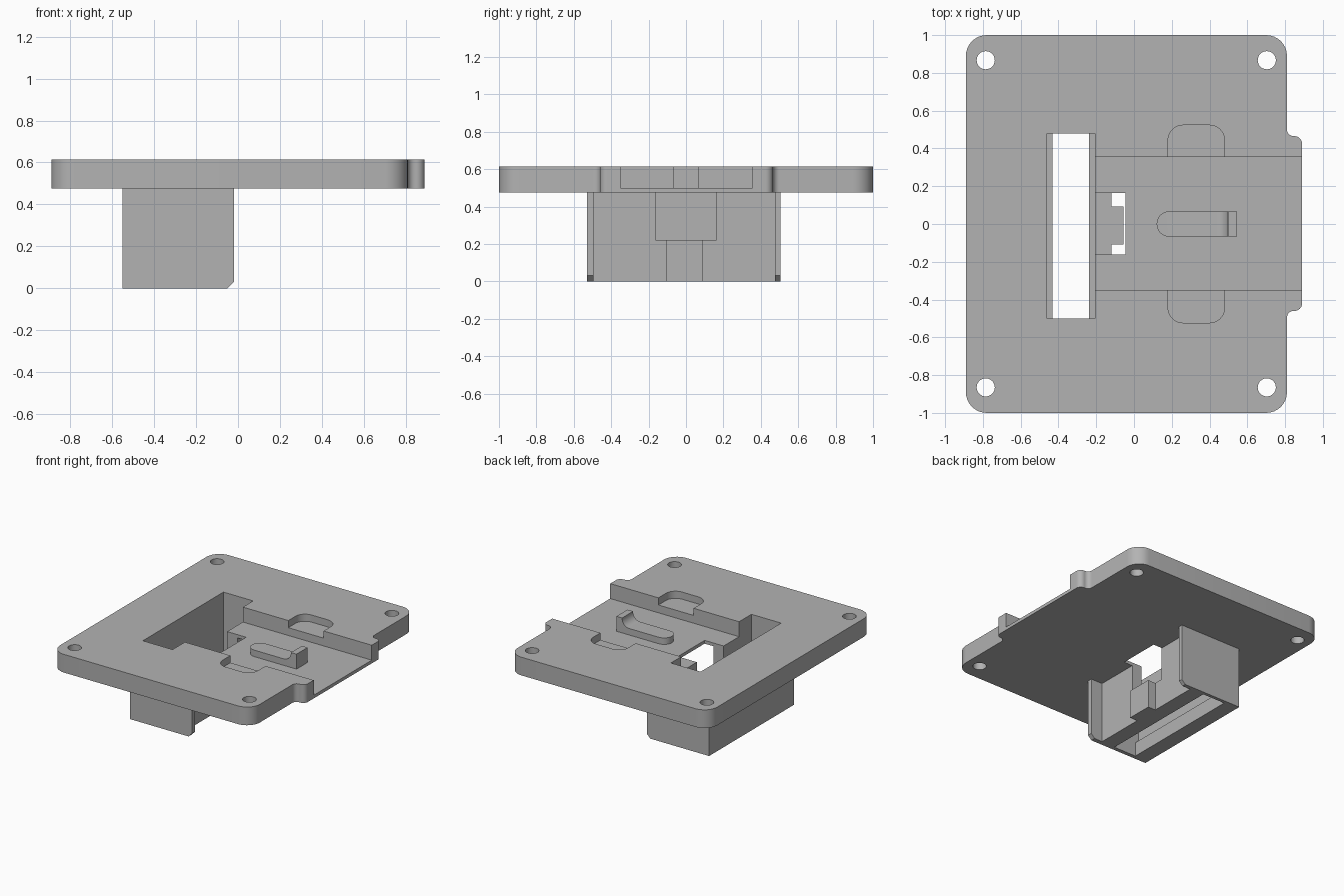
import bpy, bmesh, math
from mathutils import Vector

if "Cube" in bpy.data.objects:
    bpy.data.objects.remove(bpy.data.objects["Cube"], do_unlink=True)

grey = bpy.data.materials.new("matte_grey")
grey.use_nodes = True
COLOUR = (0.45, 0.45, 0.45, 1)
grey.diffuse_color = COLOUR
for node in grey.node_tree.nodes:
    if node.type == 'BSDF_PRINCIPLED':
        node.inputs["Base Color"].default_value = COLOUR


def rounded(corners, steps=8):
    """Turn (x, y, radius) corners into an outline with tangent arcs."""
    out = []
    for i, (x, y, r) in enumerate(corners):
        p = Vector((x, y))
        if r == 0:
            out.append(p)
            continue
        a = (Vector(corners[i - 1][:2]) - p).normalized()
        b = (Vector(corners[(i + 1) % len(corners)][:2]) - p).normalized()
        half = a.angle(b) / 2
        centre = p + (a + b).normalized() * r / math.sin(half)
        start = p + a * r / math.tan(half) - centre
        end = p + b * r / math.tan(half) - centre
        sweep = start.angle_signed(end)
        for k in range(steps + 1):
            t = -sweep * k / steps
            c, s = math.cos(t), math.sin(t)
            out.append(centre + Vector((start.x * c - start.y * s, start.x * s + start.y * c)))
    return out


def prism(name, outline, lo, hi, axis='z'):
    """Extrude an outline along z (outline in xy) or along y (outline in xz)."""
    bm = bmesh.new()
    put = (lambda p, h: (p[0], p[1], h)) if axis == 'z' else (lambda p, h: (p[0], h, p[1]))
    face = bm.faces.new([bm.verts.new(put(p, lo)) for p in outline])
    top = bmesh.ops.extrude_face_region(bm, geom=[face])["geom"]
    shift = put((0, 0), hi - lo)
    bmesh.ops.translate(bm, vec=shift, verts=[v for v in top if isinstance(v, bmesh.types.BMVert)])
    bmesh.ops.recalc_face_normals(bm, faces=bm.faces[:])
    mesh = bpy.data.meshes.new(name)
    bm.to_mesh(mesh)
    bm.free()
    mesh.materials.append(grey)
    obj = bpy.data.objects.new(name, mesh)
    bpy.context.collection.objects.link(obj)
    return obj


def box(name, x0, x1, y0, y1, z0, z1):
    return prism(name, [(x0, y0), (x1, y0), (x1, y1), (x0, y1)], z0, z1)


def combine(target, tool, operation='DIFFERENCE'):
    """Apply a boolean and discard the tool."""
    tool.hide_render = True
    mod = target.modifiers.new("cut", 'BOOLEAN')
    mod.operation, mod.solver, mod.object = operation, 'EXACT', tool
    bpy.context.view_layer.objects.active = target
    bpy.ops.object.modifier_apply(modifier=mod.name)
    bpy.data.objects.remove(tool, do_unlink=True)


BASE, TOP, FLOOR = 0.475, 0.615, 0.50

# Mounting plate with rounded corners and a stepped tab on its left edge
plate = prism("mounting_plate", rounded([
    (-0.89, -1, 0.11), (0.81, -1, 0.11), (0.81, -0.46, 0.035), (0.89, -0.46, 0.04),
    (0.89, 0.465, 0.04), (0.81, 0.465, 0.035), (0.81, 1, 0.11), (-0.89, 1, 0.11)]), BASE, TOP)

# Housing under the plate, with two chamfered side wings
housing = prism("slot_housing", [
    (-0.55, 0), (-0.05, 0), (-0.02, 0.03), (-0.02, BASE), (-0.55, BASE)], -0.53, 0.505, 'y')
combine(housing, box("wing_gap", -0.12, 0.2, -0.495, 0.475, -0.2, 1))
combine(housing, box("front_block", -0.15, -0.055, -0.108, 0.092, 0, 0.22), 'UNION')

# Slot and window pass through both plate and housing
for part in (plate, housing):
    combine(part, box("slot_cutter", -0.46, -0.207, -0.5, 0.48, 0.11, 1))
    combine(part, box("window_cutter", -0.3, -0.045, -0.162, 0.163, 0.22, 1))
combine(housing, box("slot_mouth_cutter", -0.432, -0.238, -0.5, 0.48, -0.2, 0.3))

# Sliding channel across the plate
combine(plate, box("channel_cutter", -0.3, 1.2, -0.35, 0.355, FLOOR, 1))

# Finger pockets beside the channel
for side in (-1, 1):
    combine(plate, prism("pocket_cutter", rounded([
        (0.18, side * 0.3, 0), (0.48, side * 0.3, 0),
        (0.48, side * 0.523, 0.08), (0.18, side * 0.523, 0.08)]), 0.56, 1))

# Screw holes
for x in (-0.785, 0.703):
    for y in (-0.865, 0.867):
        ring = [(x + 0.048 * math.cos(k * math.tau / 32), y + 0.048 * math.sin(k * math.tau / 32))
                for k in range(32)]
        combine(plate, prism("screw_hole_cutter", ring, 0.2, 1))

# Latch: round-nosed bar with a curved ramp up to a raised stop
latch = prism("latch", rounded([
    (0.12, -0.067, 0.066), (0.545, -0.067, 0), (0.545, 0.067, 0), (0.12, 0.067, 0.066)]), FLOOR, TOP)
combine(latch, prism("latch_cutter", rounded([
    (0, 0.55, 0), (0.497, 0.55, 0.06), (0.497, 0.8, 0), (0, 0.8, 0)]), -0.3, 0.3, 'y'))

for part in (plate, housing, latch):
    bpy.ops.object.select_all(action='DESELECT')
    part.select_set(True)
    bpy.context.view_layer.objects.active = part
    bpy.ops.object.shade_smooth_by_angle(angle=math.radians(30))
